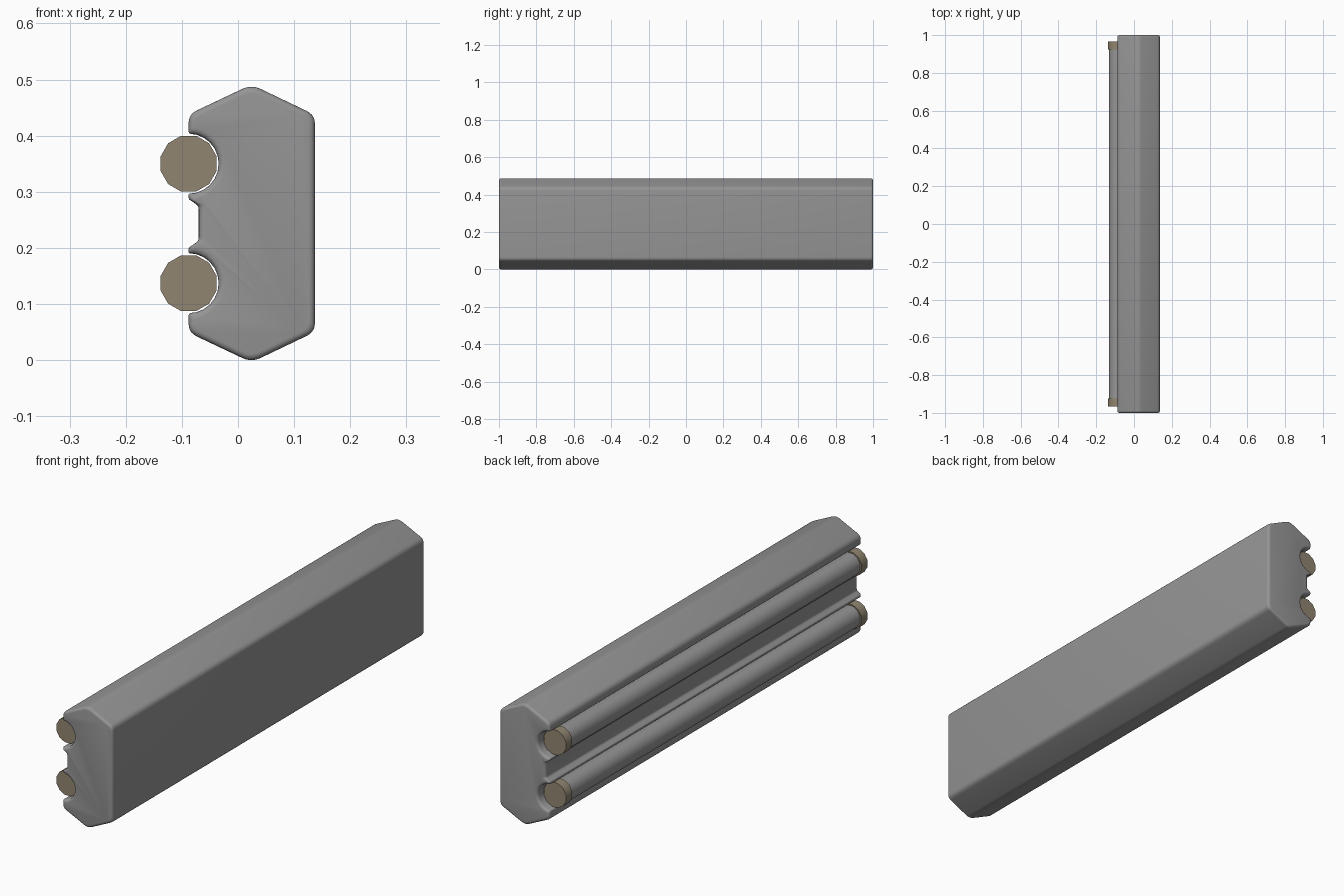
import bpy, bmesh, math
from mathutils import Vector

if "Cube" in bpy.data.objects:
    bpy.data.objects.remove(bpy.data.objects["Cube"], do_unlink=True)

MID = 0.2435          # height of the mirror plane
TUBE_X, TUBE_Z = -0.088, 0.1065   # tube axis, height measured from the mirror plane
GROOVE = 0.0535


def material(name, rgb):
    m = bpy.data.materials.new(name)
    m.use_nodes = True
    m.diffuse_color = (*rgb, 1)
    m.node_tree.nodes["Principled BSDF"].inputs["Base Color"].default_value = (*rgb, 1)
    return m


grey = material("housing grey", (0.3, 0.3, 0.3))
taupe = material("cap taupe", (0.28, 0.235, 0.165))


def finish(bm, name, mat):
    bmesh.ops.recalc_face_normals(bm, faces=bm.faces[:])
    me = bpy.data.meshes.new(name)
    bm.to_mesh(me)
    bm.free()
    ob = bpy.data.objects.new(name, me)
    bpy.context.collection.objects.link(ob)
    me.materials.append(mat)
    bpy.ops.object.select_all(action="DESELECT")
    ob.select_set(True)
    bpy.context.view_layer.objects.active = ob
    bpy.ops.object.shade_smooth_by_angle(angle=math.radians(35))
    return ob


def outline(d):
    """Rounded housing cross-section, drawn in by d."""
    left, r = TUBE_X + d, GROOVE + d
    rim = math.acos(-d / r)
    # Corners as (x, z, rounding length)
    half = [(0.137 - d, 0.1935 - 0.632 * d, 0.016),
            (0.024, 0.2475 - 1.107 * d, 0.018),
            (left, 0.1945 - 0.632 * d, 0.016)]
    # Tube groove with rounded rims
    steps = 12
    a0 = math.pi - rim
    for i in range(steps + 1):
        a = a0 - 2 * a0 * i / steps
        t = 0.005 if i == 0 else 0.003 if i == steps else 0
        half.append((TUBE_X + r * math.cos(a), TUBE_Z + r * math.sin(a), t))
    # Shallow central notch
    half += [(left, 0.0435 - 0.25 * d, 0.003), (-0.07 + d, 0.031, 0.006)]
    pts = half + [(x, -z, t) for x, z, t in reversed(half)]

    ring = []
    for i, (x, z, t) in enumerate(pts):
        p = Vector((x, z))
        if t == 0:
            ring.append(p)
            continue
        before = Vector(pts[i - 1][:2]) - p
        after = Vector(pts[(i + 1) % len(pts)][:2]) - p
        a = p + before.normalized() * min(t, before.length * 0.45)
        b = p + after.normalized() * min(t, after.length * 0.45)
        for k in range(6):
            s = k / 5
            ring.append(a * (1 - s) ** 2 + p * (2 * s * (1 - s)) + b * s * s)
    return ring


# Housing: cross-section lofted along y with rounded ends
soft = 0.011
ends = []
for k in range(5):
    a = math.pi / 2 * k / 4
    ends.append((1 - soft * (1 - math.sin(a)), soft * (1 - math.cos(a))))
stations = [(-y, d) for y, d in reversed(ends)] + ends
bm = bmesh.new()
loops = [[bm.verts.new((p.x, y, p.y + MID)) for p in outline(d)] for y, d in stations]
for la, lb in zip(loops, loops[1:]):
    n = len(la)
    for i in range(n):
        bm.faces.new((la[i], la[(i + 1) % n], lb[(i + 1) % n], lb[i]))
bm.faces.new(loops[0])
bm.faces.new(loops[-1])
finish(bm, "housing", grey)


def rod(name, radius, sides, y0, y1, z, mat):
    bm = bmesh.new()
    rings = []
    for y in (y0, y1):
        angles = [2 * math.pi * (i + 0.5) / sides for i in range(sides)]
        rings.append([bm.verts.new((TUBE_X + radius * math.cos(a), y,
                                    z + radius * math.sin(a))) for a in angles])
    for i in range(sides):
        j = (i + 1) % sides
        bm.faces.new((rings[0][i], rings[0][j], rings[1][j], rings[1][i]))
    for r in rings:
        bm.faces.new(r)
    return finish(bm, name, mat)


# Tubes with end caps
for label, side in (("upper", 1), ("lower", -1)):
    z = MID + side * TUBE_Z
    rod(label + "_tube", 0.0465, 12, -0.93, 0.93, z, grey)
    rod(label + "_front_cap", 0.0515, 12, -0.965, -0.925, z, taupe)
    rod(label + "_back_cap", 0.0515, 12, 0.925, 0.965, z, taupe)
